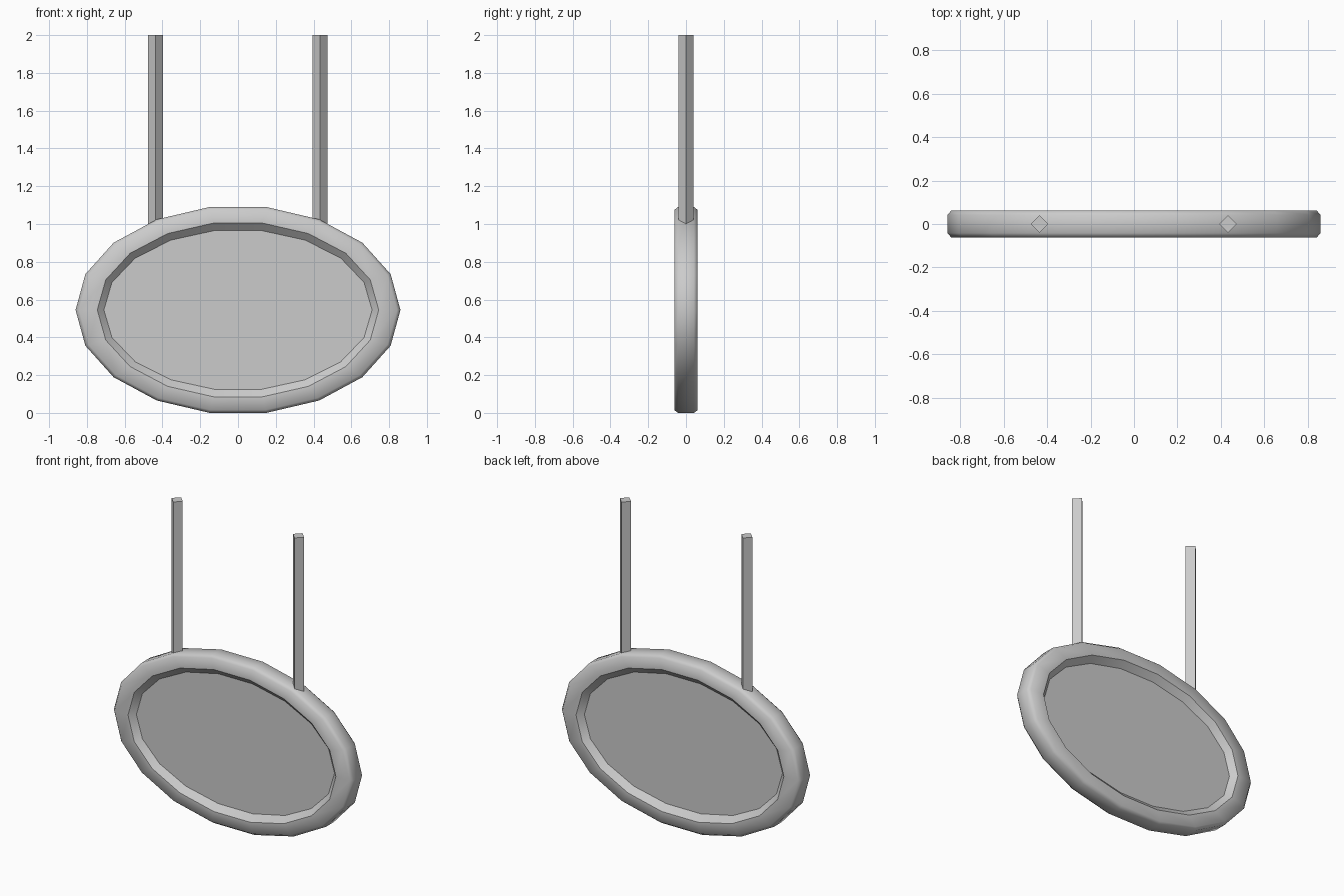
import bpy, bmesh
from math import cos, sin, tau

if "Cube" in bpy.data.objects:
    bpy.data.objects.remove(bpy.data.objects["Cube"])

SEGMENTS = 18
CENTRE_Z = 0.545


def oval_board():
    """Double-sided oval sign: chamfered rim sloping in to a recessed panel."""
    # half section, front panel to front outer edge: (x radius, z radius, depth)
    half = [(0.71, 0.427, 0.026), (0.745, 0.467, 0.062),
            (0.842, 0.538, 0.062), (0.86, 0.5535, 0.042)]
    section = [(rx, rz, -d) for rx, rz, d in half] + half[::-1]
    bm = bmesh.new()
    rings = [[bm.verts.new((rx * cos(tau * i / SEGMENTS), y,
                            CENTRE_Z + rz * sin(tau * i / SEGMENTS)))
              for i in range(SEGMENTS)] for rx, rz, y in section]
    for a, b in zip(rings, rings[1:]):
        for i in range(SEGMENTS):
            j = (i + 1) % SEGMENTS
            bm.faces.new((a[i], a[j], b[j], b[i])).smooth = True
    # recessed panels, front and back
    bm.faces.new(rings[0])
    bm.faces.new(rings[-1])
    # crisp edges on both sides of the inner slope
    for ring in (rings[0], rings[1], rings[-2], rings[-1]):
        for i in range(SEGMENTS):
            bm.edges.get((ring[i], ring[(i + 1) % SEGMENTS])).smooth = False
    bmesh.ops.recalc_face_normals(bm, faces=bm.faces)
    mesh = bpy.data.meshes.new("sign_board")
    bm.to_mesh(mesh)
    bm.free()
    obj = bpy.data.objects.new("sign_board", mesh)
    bpy.context.collection.objects.link(obj)


def hanging_rod(name, x, bottom=0.99, top=2.0):
    """Four-sided rod set corner-on, sunk slightly into the rim."""
    bpy.ops.mesh.primitive_cylinder_add(
        vertices=4, radius=0.04, depth=top - bottom,
        location=(x, 0, (top + bottom) / 2))
    bpy.context.object.name = name


oval_board()
hanging_rod("left_hanging_rod", -0.436)
hanging_rod("right_hanging_rod", 0.434)
